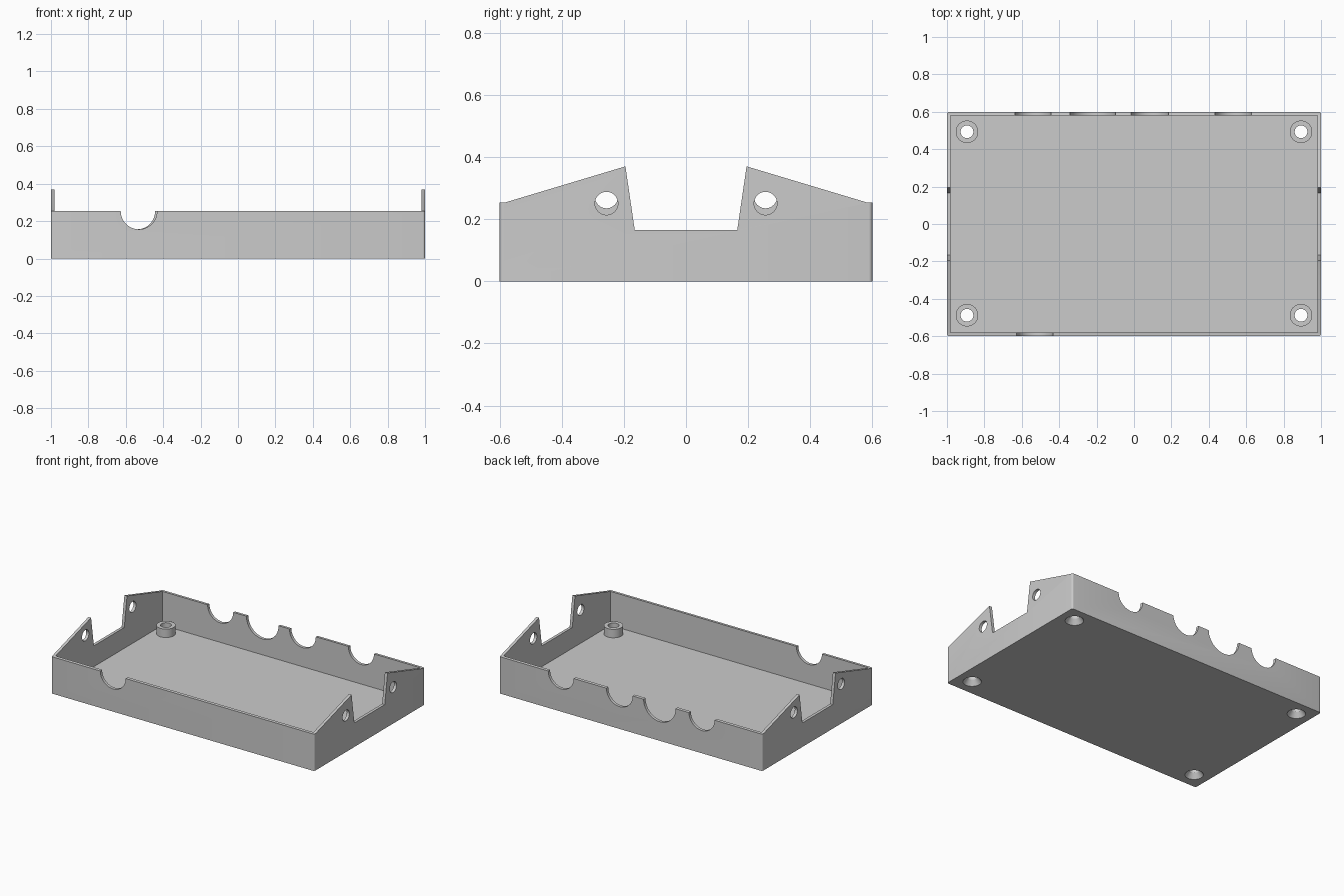
import bpy
import bmesh
from math import pi, radians
from mathutils import Matrix, Vector

if "Cube" in bpy.data.objects:
    bpy.data.objects.remove(bpy.data.objects["Cube"], do_unlink=True)

WALL, FLOOR, RIM = 0.02, 0.022, 0.253

grey = bpy.data.materials.new("plain grey")
grey.use_nodes = True
grey.diffuse_color = (0.6, 0.6, 0.6, 1)
grey.node_tree.nodes["Principled BSDF"].inputs["Base Color"].default_value = (0.6, 0.6, 0.6, 1)


def make_object(name, bm):
    bmesh.ops.recalc_face_normals(bm, faces=bm.faces[:])
    mesh = bpy.data.meshes.new(name)
    bm.to_mesh(mesh)
    bm.free()
    mesh.materials.append(grey)
    obj = bpy.data.objects.new(name, mesh)
    bpy.context.collection.objects.link(obj)
    return obj


def cylinder(name, centre, r1, r2, depth, axis="Z"):
    """Cylinder or cone along an axis; r1 is the radius at the low end."""
    bm = bmesh.new()
    turn = {"X": Matrix.Rotation(pi / 2, 4, "Y"),
            "Y": Matrix.Rotation(pi / 2, 4, "X"),
            "Z": Matrix.Identity(4)}[axis]
    bmesh.ops.create_cone(bm, cap_ends=True, segments=48, radius1=r1, radius2=r2,
                          depth=depth, matrix=Matrix.Translation(centre) @ turn)
    return make_object(name, bm)


def combine(target, tool, operation):
    """Apply a boolean and remove the tool object."""
    mod = target.modifiers.new("boolean", "BOOLEAN")
    mod.operation, mod.object, mod.solver = operation, tool, "EXACT"
    bpy.context.view_layer.update()
    graph = bpy.context.evaluated_depsgraph_get()
    result = bpy.data.meshes.new_from_object(target.evaluated_get(graph))
    target.modifiers.clear()
    target.data = result
    bpy.data.objects.remove(tool, do_unlink=True)


# Tray body: side profile with raised notched ends, extruded along x
half = [(0.6, 0), (0.6, RIM), (0.585, RIM), (0.195, 0.37), (0.165, 0.165)]
profile = half + [(-y, z) for y, z in reversed(half)]
bm = bmesh.new()
face = bm.faces.new([bm.verts.new((-1, y, z)) for y, z in profile])
ext = bmesh.ops.extrude_face_region(bm, geom=[face])
bmesh.ops.translate(bm, vec=(2, 0, 0),
                    verts=[v for v in ext["geom"] if isinstance(v, bmesh.types.BMVert)])
corners = [e for e in bm.edges
           if all(abs(v.co.y) > 0.599 for v in e.verts)
           and abs(e.verts[0].co.z - e.verts[1].co.z) > 0.1]
bmesh.ops.bevel(bm, geom=corners, offset=0.012, segments=5, profile=0.5, affect="EDGES")
tray = make_object("tray", bm)

# Hollow inside
bm = bmesh.new()
bmesh.ops.create_cube(bm, size=1, matrix=Matrix.Translation((0, 0, FLOOR + 0.5))
                      @ Matrix.Diagonal((2 - 2 * WALL, 1.2 - 2 * WALL, 1, 1)))
combine(tray, make_object("hollow_cutter", bm), "DIFFERENCE")

# Round cable notches in the front and back rims
for x, side, r in [(-0.53, -1, 0.097), (-0.54, 1, 0.097), (-0.22, 1, 0.122),
                   (0.085, 1, 0.1), (0.53, 1, 0.097)]:
    combine(tray, cylinder("notch_cutter", Vector((x, side * 0.6, RIM)), r, r, 0.1, "Y"),
            "DIFFERENCE")

# Screw holes in the raised ends
for side, z in [(1, 0.251), (-1, 0.272)]:
    for y in (-0.256, 0.256):
        combine(tray, cylinder("hole_cutter", Vector((side, y, z)), 0.037, 0.037, 0.1, "X"),
                "DIFFERENCE")

# Corner posts with through holes, countersunk from below
for x in (-0.893, 0.893):
    for y in (-0.488, 0.493):
        combine(tray, cylinder("post", Vector((x, y, 0.045)), 0.06, 0.06, 0.07), "UNION")
        combine(tray, cylinder("bore_cutter", Vector((x, y, 0.05)), 0.034, 0.034, 0.2),
                "DIFFERENCE")
        combine(tray, cylinder("countersink_cutter", Vector((x, y, 0.015)), 0.064, 0.03, 0.05),
                "DIFFERENCE")

# Smooth the round surfaces, keep edges sharp
bpy.ops.object.select_all(action="DESELECT")
tray.select_set(True)
bpy.context.view_layer.objects.active = tray
bpy.ops.object.shade_smooth_by_angle(angle=radians(30))
